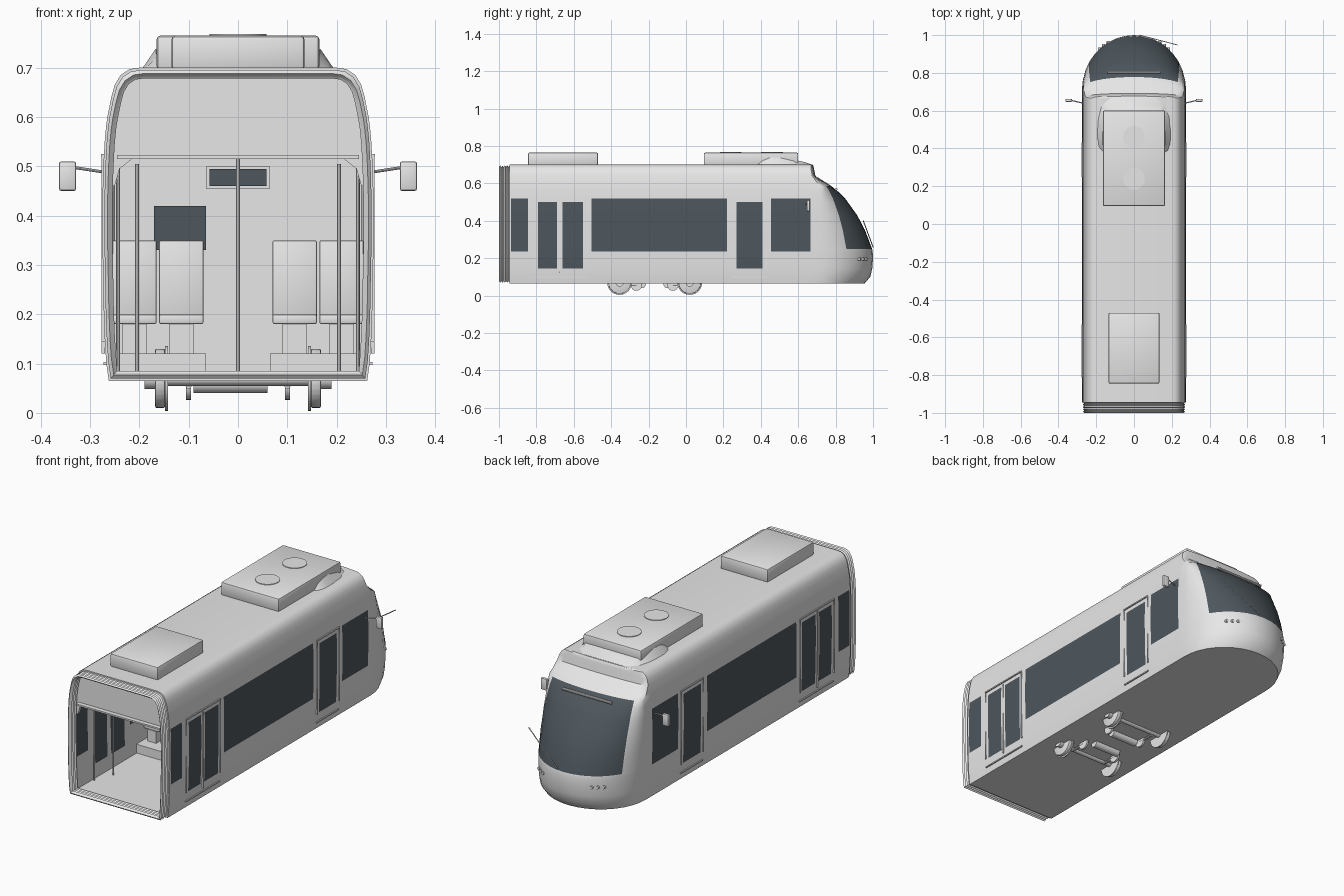
import bpy, bmesh, math
from mathutils import Vector

cube = bpy.data.objects.get("Cube")
if cube:
    bpy.data.objects.remove(cube, do_unlink=True)


def material(name, color):
    m = bpy.data.materials.new(name)
    m.use_nodes = True
    m.diffuse_color = color
    m.node_tree.nodes["Principled BSDF"].inputs["Base Color"].default_value = color
    return m


GREY = material("body grey", (0.8, 0.8, 0.8, 1))
GLASS = material("dark glass", (0.075, 0.095, 0.11, 1))


def finish(name, bm, mats=(GREY,), bevel=0, thick=0, segments=2):
    bmesh.ops.recalc_face_normals(bm, faces=bm.faces)
    if bevel:
        bmesh.ops.bevel(bm, geom=list(bm.edges), offset=bevel, segments=segments,
                        affect='EDGES', profile=0.5)
    me = bpy.data.meshes.new(name)
    bm.to_mesh(me)
    bm.free()
    for m in mats:
        me.materials.append(m)
    ob = bpy.data.objects.new(name, me)
    bpy.context.scene.collection.objects.link(ob)
    bpy.ops.object.select_all(action='DESELECT')
    ob.select_set(True)
    bpy.context.view_layer.objects.active = ob
    if thick:
        mod = ob.modifiers.new("thickness", 'SOLIDIFY')
        mod.thickness = thick
        mod.offset = -1
        bpy.ops.object.modifier_apply(modifier=mod.name)
    bpy.ops.object.shade_smooth_by_angle(angle=math.radians(32))
    return ob


def box(name, x, y, z, mat=GREY, bevel=0):
    bm = bmesh.new()
    bmesh.ops.create_cube(bm, size=1)
    for v in bm.verts:
        v.co = [lo + (c + 0.5) * (hi - lo) for c, (lo, hi) in zip(v.co, (x, y, z))]
    return finish(name, bm, (mat,), bevel)


def rod(name, a, b, r, sides=10, mat=GREY, bevel=0):
    a, b = Vector(a), Vector(b)
    bm = bmesh.new()
    bmesh.ops.create_cone(bm, cap_ends=True, segments=sides, radius1=r, radius2=r,
                          depth=(b - a).length)
    turn = (b - a).to_track_quat('Z', 'Y')
    for v in bm.verts:
        v.co = turn @ v.co + (a + b) / 2
    return finish(name, bm, (mat,), bevel)


def loft(name, rings, closed=True, caps=True, thick=0):
    bm = bmesh.new()
    rows = [[bm.verts.new(p) for p in ring] for ring in rings]
    n = len(rows[0])
    for a, b in zip(rows, rows[1:]):
        for i in range(n if closed else n - 1):
            j = (i + 1) % n
            bm.faces.new((a[i], a[j], b[j], b[i]))
    if caps:
        bm.faces.new(rows[0])
        bm.faces.new(rows[-1])
    return finish(name, bm, thick=thick)


# Body levels: height, half width, start of the nose curve, tip of the nose
LEVELS = [
    (.065, .262, .70, .955), (.10, .267, .715, .985), (.145, .27, .72, .996),
    (.20, .272, .72, 1.0), (.235, .273, .72, .998), (.25, .273, .72, .995),
    (.35, .275, .72, .957), (.43, .275, .72, .915), (.50, .273, .72, .865),
    (.52, .272, .72, .85), (.555, .27, .722, .815), (.585, .267, .725, .778),
    (.605, .264, .70, .748), (.64, .257, .675, .692), (.665, .25, .67, .687),
    (.685, .238, .668, .683), (.697, .22, .667, .68), (.70, .20, .666, .677)]
REAR = -.945
WINDOWS = [(-.935, -.845), (-.505, .22), (.455, .665)]
DOORS = [(-.79, -.69), (-.66, -.55), (.27, .41)]
sides = sorted([REAR] + [y for pair in WINDOWS + DOORS for y in pair])


def is_side_glass(y, z):
    window = .235 < z < .52 and any(a < y < b for a, b in WINDOWS)
    door = .145 < z < .50 and any(a < y < b for a, b in DOORS)
    return window or door


# Body shell with glazed faces, open at the coupling end
bm = bmesh.new()
rows = []
for z, w, s, f in LEVELS:
    pts = [(w, y) for y in sides]
    for deg in range(0, 181, 10):
        a = math.radians(deg)
        pts.append((w * math.cos(a), s + (f - s) * math.sin(a)))
    pts += [(-w, y) for y in reversed(sides)]
    rows.append([bm.verts.new((x, y, z)) for x, y in pts])
first = len(sides)
for a, b in zip(rows, rows[1:]):
    for i in range(len(a) - 1):
        face = bm.faces.new((a[i], a[i + 1], b[i + 1], b[i]))
        c = face.calc_center_median()
        screen = first + 3 <= i < first + 15 and .25 < c.z < .585
        side = (i < first - 1 or i > first + 18) and is_side_glass(c.y, c.z)
        face.material_index = int(screen or side)
bm.faces.new(rows[0])
bm.faces.new(rows[-1])
finish("body_shell", bm, (GREY, GLASS), thick=.013)

# Folded gangway bellows
section = [(w, z) for z, w, s, f in LEVELS]
section += [(-x, z) for x, z in reversed(section)]
rings = []
for k in range(10):
    scale = .985 if k % 2 else .962
    rings.append([(x * scale, -1 + k * .0063, .385 + (z - .385) * scale) for x, z in section])
loft("gangway_bellows", rings, caps=False, thick=.01)

# Panel and lip above the gangway opening
arch = [(.262, .46), (.25, .46), (.24, .495), (.215, .515)]
arch += [(-x, z) for x, z in reversed(arch)]
arch += [(-.262, .60), (-.245, .665), (-.21, .688), (.21, .688), (.245, .665), (.262, .60)]
loft("gangway_header", [[(x, y, z) for x, z in arch] for y in (-.942, -.925)])
box("header_lip", (-.245, .245), (-.965, -.925), (.515, .523))

# Cab bulkhead, display and door pane
box("cab_bulkhead", (-.25, .25), (.435, .447), (.075, .65))
box("display_frame", (-.065, .065), (.425, .435), (.455, .50))
box("display_screen", (-.058, .058), (.42, .426), (.46, .495), GLASS)
box("cab_door_pane", (-.17, -.065), (.429, .436), (.33, .42), GLASS)

# Roof units with fans
box("rear_roof_unit", (-.135, .135), (-.845, -.47), (.695, .765), bevel=.008)
box("front_roof_unit", (-.165, .165), (.095, .60), (.695, .765), bevel=.008)
for y in (.24, .46):
    rod("roof_fan", (0, y, .762), (0, y, .768), .058, 24)

# Fairing around the front roof unit: y, base half width, top half width, top height
fairing = [(.38, .185, .16, .701), (.41, .195, .165, .722), (.45, .20, .167, .738),
           (.50, .20, .165, .738), (.57, .195, .16, .728), (.63, .18, .14, .715),
           (.672, .14, .11, .701)]
loft("roof_fairing", [[(b, y, .69), (t, y, h), (-t, y, h), (-b, y, .69)]
                      for y, b, t, h in fairing])

for s in (-1, 1):
    # Door surrounds
    for a, b in ((-.81, -.535), (.25, .43)):
        for z, x in ((.522, .272), (.10, .267)):
            box("door_rail", sorted((s * x, s * (x + .006))), (a, b), (z - .003, z + .003))
        for y in (a, b):
            box("door_post", sorted((s * .27, s * .277)), (y - .002, y + .002), (.145, .52))
    box("door_split", sorted((s * .27, s * .277)), (-.677, -.673), (.12, .51))

    # Wing mirrors
    rod("mirror_arm", (s * .27, .64, .488), (s * .335, .655, .498), .003, 8)
    box("wing_mirror", sorted((s * .328, s * .363)), (.646, .662), (.45, .51), bevel=.005)

    # Headlights along the nose curve
    for deg in (48, 54, 60):
        a = math.radians(deg)
        x, y = s * .272 * math.cos(a), .72 + .28 * math.sin(a)
        rod("headlight", (x, y - .008, .195), (x * 1.01, y + .006, .195), .008, 12)

    # Wheels, brake discs and links
    for y, inward in ((-.355, 1), (.02, -1)):
        rod("wheel", (s * .148, y, .07), (s * .168, y, .07), .06, 32, bevel=.003)
        rod("wheel_flange", (s * .142, y, .07), (s * .148, y, .07), .066, 32)
        rod("wheel_hub", (s * .168, y, .07), (s * .19, y, .07), .022, 16)
        rod("brake_disc", (s * .095, y + inward * .09, .056),
            (s * .105, y + inward * .09, .056), .03, 20)
        rod("brake_link", (s * .10, y, .054), (s * .10, y + inward * .09, .054), .006, 8)

    # Grab poles
    for x, y in ((.205, -.72), (.243, -.82), (.205, .2)):
        rod("grab_pole", (s * x, y, .075), (s * x, y, .505), .004, 8)

    # Seats on raised boxes over the wheels
    box("wheel_box", sorted((s * .065, s * .258)), (-.46, .13), (.075, .12))
    for y, back in ((-.40, -.33), (-.20, -.27), (-.03, .04), (.12, .05)):
        for x in (.07, .165):
            span = sorted((s * x, s * (x + .09)))
            box("seat_cushion", span, sorted((y, back)), (.18, .20), bevel=.004)
            box("seat_back", span, sorted((back, back + (.015 if back > y else -.015))),
                (.18, .35), bevel=.004)
            box("seat_base", sorted((s * (x + .02), s * (x + .07))),
                sorted((y, back)), (.115, .18))

rod("centre_pole", (0, -.5, .075), (0, -.5, .515), .004, 8)

# Axles and motors
for y in (-.355, .02):
    rod("axle", (-.15, y, .07), (.15, y, .07), .015, 12)
for y in (-.235, -.10):
    rod("motor", (-.09, y, .06), (.06, y, .06), .02, 16)

# Windscreen bar and wiper
rod("windscreen_bar", (-.14, .803, .568), (.14, .803, .568), .007, 10)
rod("wiper_arm", (.03, 1.0, .26), (.23, .948, .40), .0025, 6)
